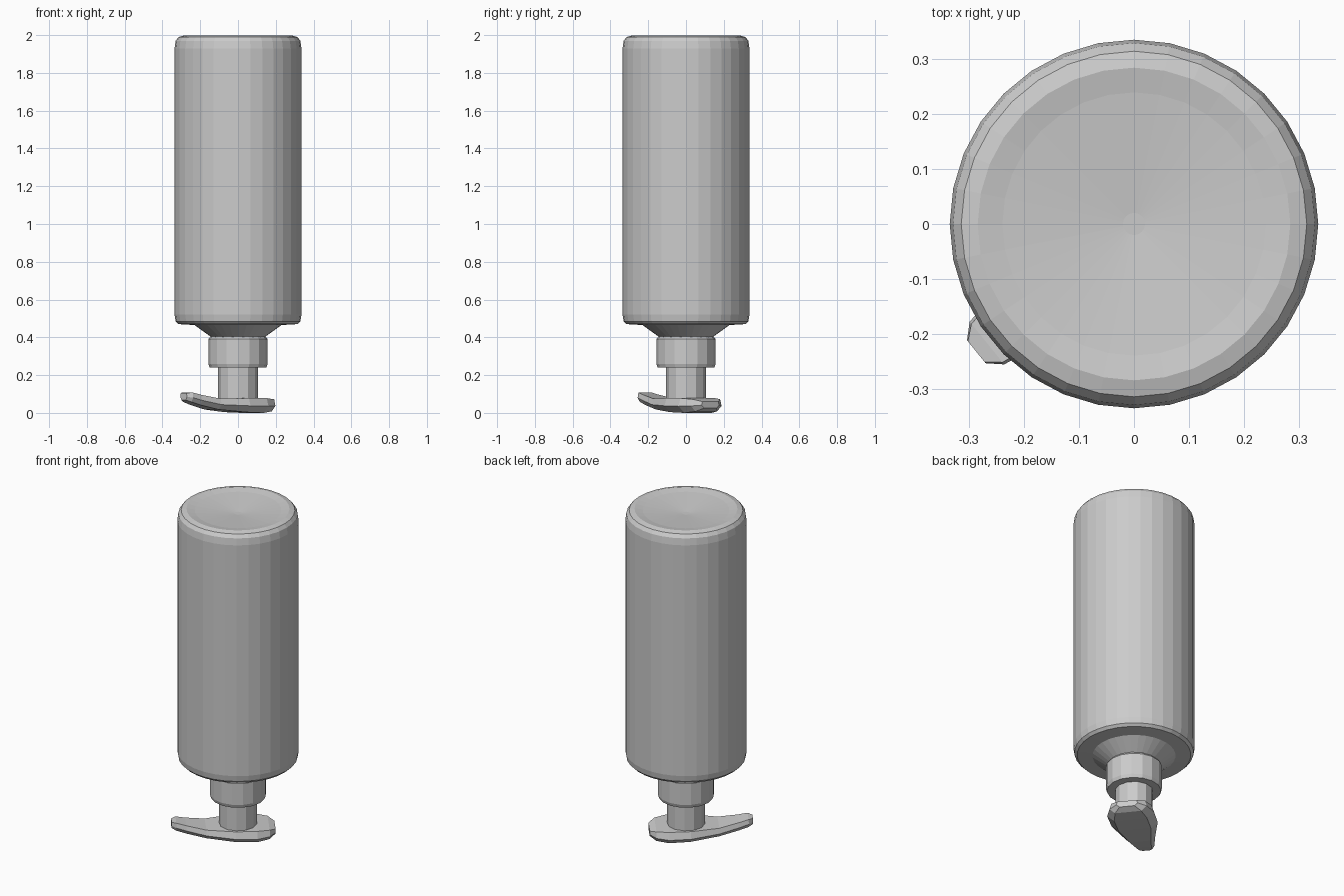
import bpy, bmesh, math
from mathutils import Matrix

if "Cube" in bpy.data.objects:
    bpy.data.objects.remove(bpy.data.objects["Cube"])


def finish(name, bm):
    bmesh.ops.recalc_face_normals(bm, faces=bm.faces)
    me = bpy.data.meshes.new(name)
    bm.to_mesh(me)
    bm.free()
    ob = bpy.data.objects.new(name, me)
    bpy.context.collection.objects.link(ob)
    return ob


def loft(bm, rings, closed_ends=True):
    loops = [[bm.verts.new(p) for p in ring] for ring in rings]
    for a, b in zip(loops, loops[1:]):
        n = len(a)
        for i in range(n):
            bm.faces.new((a[i], a[(i + 1) % n], b[(i + 1) % n], b[i]))
    if closed_ends:
        bm.faces.new(loops[0])
        bm.faces.new(loops[-1])


def lathe(name, profile, sides):
    """Turn (radius, z) points around the vertical axis."""
    bm = bmesh.new()
    loft(bm, [[(r * math.cos(2 * math.pi * i / sides),
                r * math.sin(2 * math.pi * i / sides), z)
               for i in range(sides)] for r, z in profile])
    return finish(name, bm)


# Upside-down bottle: shoulder, straight wall, rounded rim and dished base
lathe("bottle_body", [(0.12, 0.39), (0.14, 0.40), (0.23, 0.465), (0.315, 0.47),
                      (0.33, 0.485), (0.336, 0.52), (0.336, 1.93), (0.33, 1.97),
                      (0.315, 1.99), (0.285, 1.998), (0.24, 1.99), (0.02, 1.97)], 32)

# Screw collar
lathe("pump_collar", [(0.09, 0.24), (0.15, 0.24), (0.157, 0.26),
                      (0.157, 0.39), (0.145, 0.405), (0.09, 0.405)], 16)

# Pump stem
lathe("pump_stem", [(0.105, 0.07), (0.105, 0.25)], 12)

# Pump head with spout: stations of (along, half width, bottom z, top z)
stations = [(-0.205, 0.06, 0.025, 0.060), (-0.17, 0.105, 0.008, 0.072),
            (-0.10, 0.132, 0.0, 0.078), (0.02, 0.13, 0.004, 0.078),
            (0.18, 0.085, 0.018, 0.075), (0.29, 0.06, 0.042, 0.095),
            (0.345, 0.05, 0.058, 0.108), (0.37, 0.027, 0.068, 0.105)]
bm = bmesh.new()
rings = []
for u, w, lo, hi in stations:
    mid = lo + 0.45 * (hi - lo)
    rings.append([(u, -0.7 * w, lo), (u, 0.7 * w, lo), (u, w, mid),
                  (u, 0.9 * w, hi), (u, -0.9 * w, hi), (u, -w, mid)])
loft(bm, rings)
bm.transform(Matrix.Rotation(math.radians(180 + 39), 4, 'Z'))
finish("pump_head", bm)
